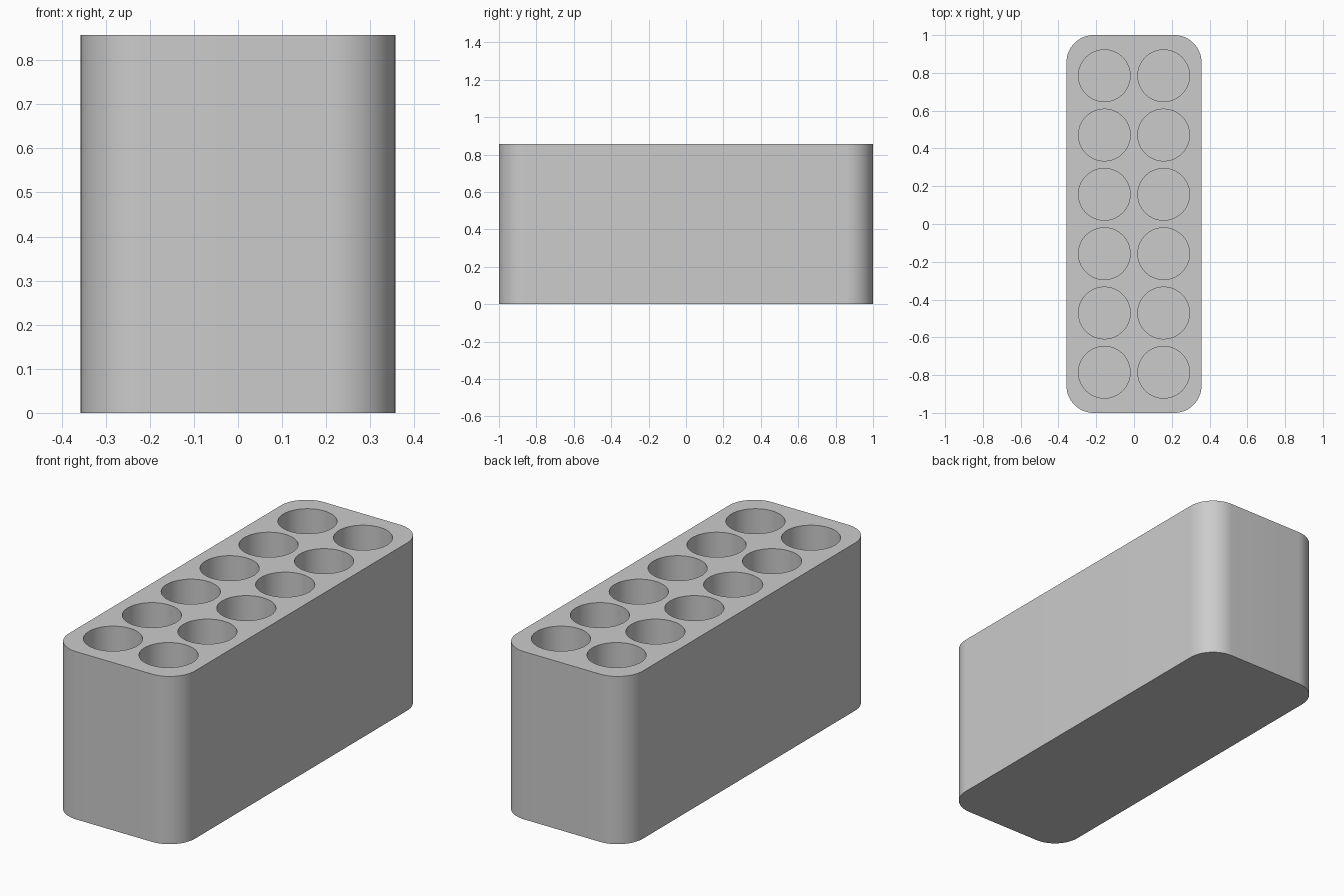
import bpy
import bmesh
import math
from mathutils import Matrix, Vector

if "Cube" in bpy.data.objects:
    bpy.data.objects.remove(bpy.data.objects["Cube"], do_unlink=True)

WIDTH, LENGTH, HEIGHT = 0.714, 2.0, 0.857
CORNER = 0.143
HOLE_RADIUS, PITCH, FLOOR = 0.137, 0.314, 0.09
COLUMNS, ROWS = 2, 6


def make_object(name, bm):
    mesh = bpy.data.meshes.new(name)
    bm.to_mesh(mesh)
    bm.free()
    obj = bpy.data.objects.new(name, mesh)
    bpy.context.collection.objects.link(obj)
    return obj


# Plain grey plastic
grey = bpy.data.materials.new("plain_grey")
grey.use_nodes = True
grey.diffuse_color = (0.6, 0.6, 0.6, 1)
grey.node_tree.nodes["Principled BSDF"].inputs["Base Color"].default_value = (0.6, 0.6, 0.6, 1)

# Block with rounded upright corners
bm = bmesh.new()
bmesh.ops.create_cube(bm, size=1)
bmesh.ops.scale(bm, vec=(WIDTH, LENGTH, HEIGHT), verts=bm.verts)
bmesh.ops.translate(bm, vec=(0, 0, HEIGHT / 2), verts=bm.verts)
upright = [e for e in bm.edges if abs(e.verts[0].co.z - e.verts[1].co.z) > 0.1]
bmesh.ops.bevel(bm, geom=upright, offset=CORNER, segments=16, profile=0.5, affect='EDGES')
block = make_object("holder_block", bm)
block.data.materials.append(grey)

# Grid of round sockets, sunk from the top
bm = bmesh.new()
depth = HEIGHT - FLOOR + 0.1
for col in range(COLUMNS):
    for row in range(ROWS):
        centre = Vector(((col - (COLUMNS - 1) / 2) * PITCH,
                         (row - (ROWS - 1) / 2) * PITCH,
                         FLOOR + depth / 2))
        bmesh.ops.create_cone(bm, cap_ends=True, segments=64, radius1=HOLE_RADIUS,
                              radius2=HOLE_RADIUS, depth=depth,
                              matrix=Matrix.Translation(centre))
cutter = make_object("socket_cutter", bm)
cutter.data.materials.append(grey)
cutter.hide_render = True

# Cut the sockets, then drop the cutter
cut = block.modifiers.new("sockets", 'BOOLEAN')
cut.operation = 'DIFFERENCE'
cut.solver = 'EXACT'
cut.object = cutter
bpy.ops.object.select_all(action='DESELECT')
block.select_set(True)
bpy.context.view_layer.objects.active = block
bpy.ops.object.modifier_apply(modifier=cut.name)
bpy.data.objects.remove(cutter, do_unlink=True)

# Smooth walls, crisp rims
bpy.ops.object.shade_smooth_by_angle(angle=math.radians(30))
